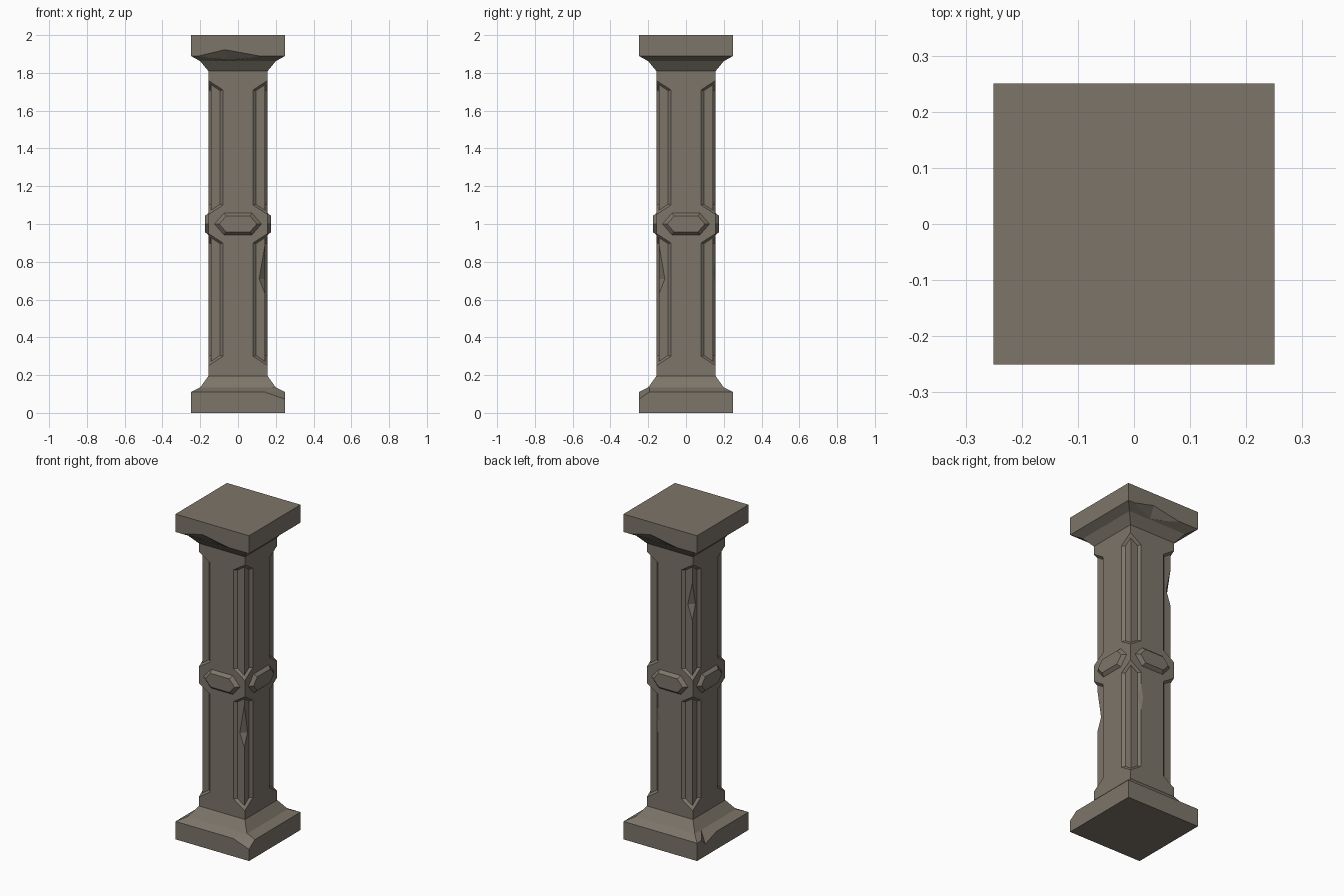
import bpy, bmesh, math
from mathutils import Matrix, Vector

if "Cube" in bpy.data.objects:
    bpy.data.objects.remove(bpy.data.objects["Cube"])

stone = bpy.data.materials.new("warm grey stone")
stone.diffuse_color = (0.205, 0.178, 0.142, 1)
stone.use_nodes = True
stone.node_tree.nodes["Principled BSDF"].inputs["Base Color"].default_value = stone.diffuse_color


def make_object(name, bm):
    bmesh.ops.remove_doubles(bm, verts=bm.verts, dist=1e-5)
    bmesh.ops.recalc_face_normals(bm, faces=bm.faces)
    me = bpy.data.meshes.new(name)
    bm.to_mesh(me)
    bm.free()
    me.materials.append(stone)
    ob = bpy.data.objects.new(name, me)
    bpy.context.collection.objects.link(ob)
    return ob


def add_face(bm, pts):
    return bm.faces.new([bm.verts.new(p) for p in pts])


def square_loft(name, profile):
    """Stack of square rings given as (half width, height)."""
    bm = bmesh.new()
    rings = [[bm.verts.new((sx * h, sy * h, z))
              for sx, sy in ((-1, -1), (1, -1), (1, 1), (-1, 1))] for h, z in profile]
    for a, b in zip(rings, rings[1:]):
        for i in range(4):
            j = (i + 1) % 4
            bm.faces.new((a[i], a[j], b[j], b[i]))
    bm.faces.new(rings[0])
    bm.faces.new(rings[-1])
    return make_object(name, bm)


def chip(ob, pts, turn=0):
    """Knock a flake out of ob: boolean with the convex hull of a few points."""
    bm = bmesh.new()
    rot = Matrix.Rotation(math.radians(turn), 3, 'Z')
    for p in pts:
        bm.verts.new(rot @ Vector(p))
    bmesh.ops.convex_hull(bm, input=bm.verts)
    cutter = make_object("chip_cutter", bm)
    cutter.hide_render = True
    mod = ob.modifiers.new("chip", 'BOOLEAN')
    mod.operation, mod.solver, mod.object = 'DIFFERENCE', 'EXACT', cutter
    dg = bpy.context.evaluated_depsgraph_get()
    new = bpy.data.meshes.new_from_object(ob.evaluated_get(dg))
    ob.modifiers.clear()
    ob.data = new
    bpy.data.objects.remove(cutter)


# Base and capital
base = square_loft("base", [(0.25, 0), (0.25, 0.11), (0.2, 0.135), (0.157, 0.195)])
capital = square_loft("capital", [(0.157, 1.81), (0.2, 1.862), (0.25, 1.89), (0.25, 2)])

# Shaft: four equal sides, each with recessed corner grooves
W, G, D = 0.157, 0.08, 0.143      # half width, groove edge, groove floor
Z0, Z1 = 0.193, 1.812
grooves = [(0.25, 0.95), (1.05, 1.76)]
bm = bmesh.new()
for k in range(4):
    rot = Matrix.Rotation(k * math.pi / 2, 3, 'Z')
    edge = [(W, Z0)]
    for lo, hi in grooves:
        edge += [(W, lo), (G, lo + 0.05), (G, hi - 0.05), (W, hi)]
    edge.append((W, Z1))
    outline = edge + [(-x, z) for x, z in reversed(edge)]
    add_face(bm, [rot @ Vector((x, -W, z)) for x, z in outline])
    for s in (-1, 1):
        for lo, hi in grooves:
            outer = [(W, -W, lo), (G, -W, lo + 0.05), (G, -W, hi - 0.05), (W, -W, hi)]
            inner = [(D, -D, lo + 0.022), (G + 0.016, -D, lo + 0.054),
                     (G + 0.016, -D, hi - 0.054), (D, -D, hi - 0.022)]
            o, n = [[rot @ Vector((s * x, y, z)) for x, y, z in r] for r in (outer, inner)]
            for i in range(3):
                add_face(bm, (o[i], o[i + 1], n[i + 1], n[i]))
            add_face(bm, n)
for z in (Z0, Z1):
    add_face(bm, [(-W, -W, z), (W, -W, z), (W, W, z), (-W, W, z)])
shaft = make_object("shaft", bm)

# Raised hexagon bosses, one on each side
for k, side in enumerate(("front", "right", "back", "left")):
    bm = bmesh.new()
    rot = Matrix.Rotation(k * math.pi / 2, 3, 'Z')
    rings = []
    for hx, hs, hz, y in ((0.124, 0.074, 0.058, W - 0.01), (0.124, 0.074, 0.058, W),
                          (0.1, 0.063, 0.042, 0.176)):
        pts = [(hx, 0), (hs, hz), (-hs, hz), (-hx, 0), (-hs, -hz), (hs, -hz)]
        rings.append([bm.verts.new(rot @ Vector((x, -y, 1 + z))) for x, z in pts])
    for a, b in zip(rings, rings[1:]):
        for i in range(6):
            j = (i + 1) % 6
            bm.faces.new((a[i], a[j], b[j], b[i]))
    bm.faces.new(rings[0])
    bm.faces.new(rings[-1])
    make_object(side + "_boss", bm)

# Chips under the capital, front and back
for turn in (0, 180):
    chip(capital, [(-0.23, -0.252, 1.887), (0.14, -0.252, 1.887), (-0.07, -0.252, 1.925),
                   (-0.05, -0.2, 1.868), (-0.07, -0.32, 1.92), (-0.05, -0.26, 1.83)], turn)

# Chips on the base
chip(base, [(0.13, -0.252, 0.113), (0.252, -0.252, 0.07), (0.252, -0.19, 0.113),
            (0.195, -0.195, 0.136), (0.3, -0.3, 0.2)])
chip(base, [(-0.252, 0.21, 0.112), (-0.252, 0.05, 0.112), (-0.252, 0.17, 0.072),
            (-0.2, 0.14, 0.136), (-0.3, 0.13, 0.16)])

# Chips on the groove corners: long wedge, deepest part way down
for turn, top, mid, low in ((0, 0.89, 0.71, 0.63), (180, 1.64, 1.5, 1.41)):
    chip(shaft, [(D, -D, top), (0.105, -0.15, mid), (0.15, -0.105, mid),
                 (D, -D, low), (0.2, -0.2, mid)], turn)

# Small flake on the edge of a back groove
chip(shaft, [(G, W + 0.001, 0.84), (0.064, W + 0.001, 0.74), (G, W + 0.001, 0.65),
             (0.093, 0.145, 0.74), (0.09, 0.18, 0.74)])
